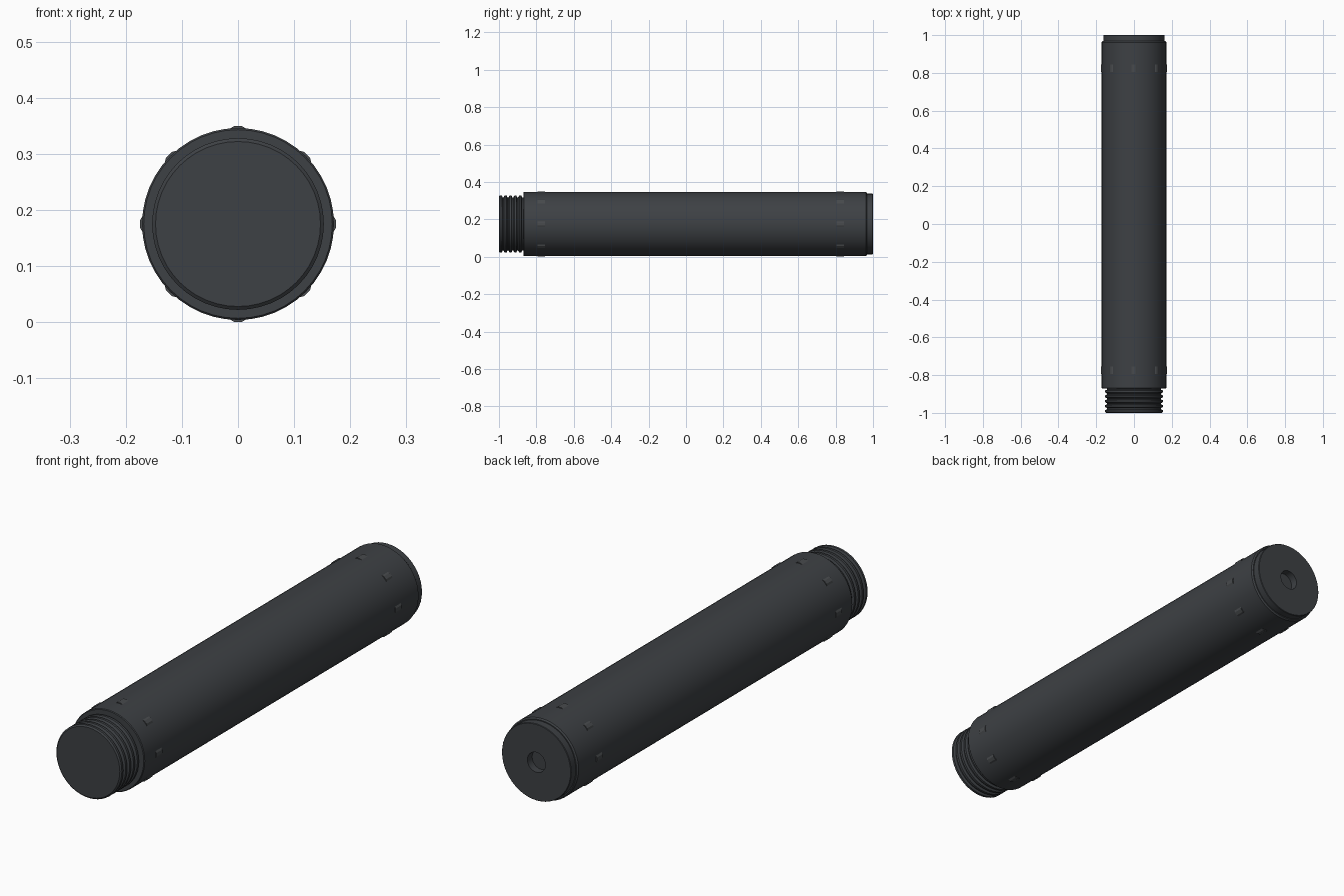
import bpy, bmesh, math

if "Cube" in bpy.data.objects:
    bpy.data.objects.remove(bpy.data.objects["Cube"])

CZ = 0.175      # height of the tube axis
SIDES = 48


def material(name, rgb):
    m = bpy.data.materials.new(name)
    m.diffuse_color = (*rgb, 1)
    m.use_nodes = True
    m.node_tree.nodes["Principled BSDF"].inputs["Base Color"].default_value = m.diffuse_color
    return m


dark = material("dark_metal", (0.047, 0.052, 0.058))
light = material("ridge_metal", (0.065, 0.07, 0.075))


def finish(name, bm, mat, smooth=True):
    bmesh.ops.recalc_face_normals(bm, faces=bm.faces)
    me = bpy.data.meshes.new(name)
    bm.to_mesh(me)
    bm.free()
    me.materials.append(mat)
    ob = bpy.data.objects.new(name, me)
    bpy.context.collection.objects.link(ob)
    ob.location.z = CZ
    if smooth:
        bpy.ops.object.select_all(action='DESELECT')
        ob.select_set(True)
        bpy.context.view_layer.objects.active = ob
        bpy.ops.object.shade_smooth_by_angle(angle=math.radians(30))
    return ob


def lathe(name, profile, mat):
    """Turn (radius, y) points around the y axis and close both ends."""
    bm = bmesh.new()
    rings = []
    for r, y in profile:
        rings.append([bm.verts.new((r * math.sin(a), y, r * math.cos(a)))
                      for a in (2 * math.pi * i / SIDES for i in range(SIDES))])
    for a, b in zip(rings, rings[1:]):
        for i in range(SIDES):
            j = (i + 1) % SIDES
            bm.faces.new((a[i], a[j], b[j], b[i]))
    bm.faces.new(rings[0])
    bm.faces.new(rings[-1])
    return finish(name, bm, mat)


# Main tube with slightly eased edges
lathe("tube_body", [(0.168, -0.87), (0.171, -0.867), (0.171, 0.962), (0.166, 0.968)], dark)

# Threaded collar: five rounded ridges
thread = [(0.147, -1.0)]
pitch = 0.026
for k in range(5):
    y = -1.0 + k * pitch
    thread += [(0.153, y + 0.005), (0.153, y + 0.015),
               (0.143, y + 0.019), (0.143, y + 0.025)]
thread.append((0.143, -0.86))
lathe("threaded_collar", thread, dark)

# End cap with a shallow blind hole
lathe("end_cap", [(0.162, 0.95), (0.162, 0.998), (0.160, 1.0), (0.042, 1.0), (0.042, 0.965)], dark)


# Rings of eight small tapered grip ridges
def grip_ridges(name, y0, half=0.02):
    bm = bmesh.new()
    for k in range(8):
        a0 = k * math.pi / 4
        ends = []
        for y in (y0 - half, y0 + half):
            ends.append([bm.verts.new((r * math.sin(a0 + w / r), y, r * math.cos(a0 + w / r)))
                         for r, w in ((0.168, -0.020), (0.1745, -0.007),
                                      (0.1745, 0.007), (0.168, 0.020))])
        a, b = ends
        for i in range(4):
            j = (i + 1) % 4
            bm.faces.new((a[i], a[j], b[j], b[i]))
        bm.faces.new(a)
        bm.faces.new(b)
    return finish(name, bm, light, smooth=False)


grip_ridges("front_grip_ridges", -0.775)
grip_ridges("rear_grip_ridges", 0.825)
